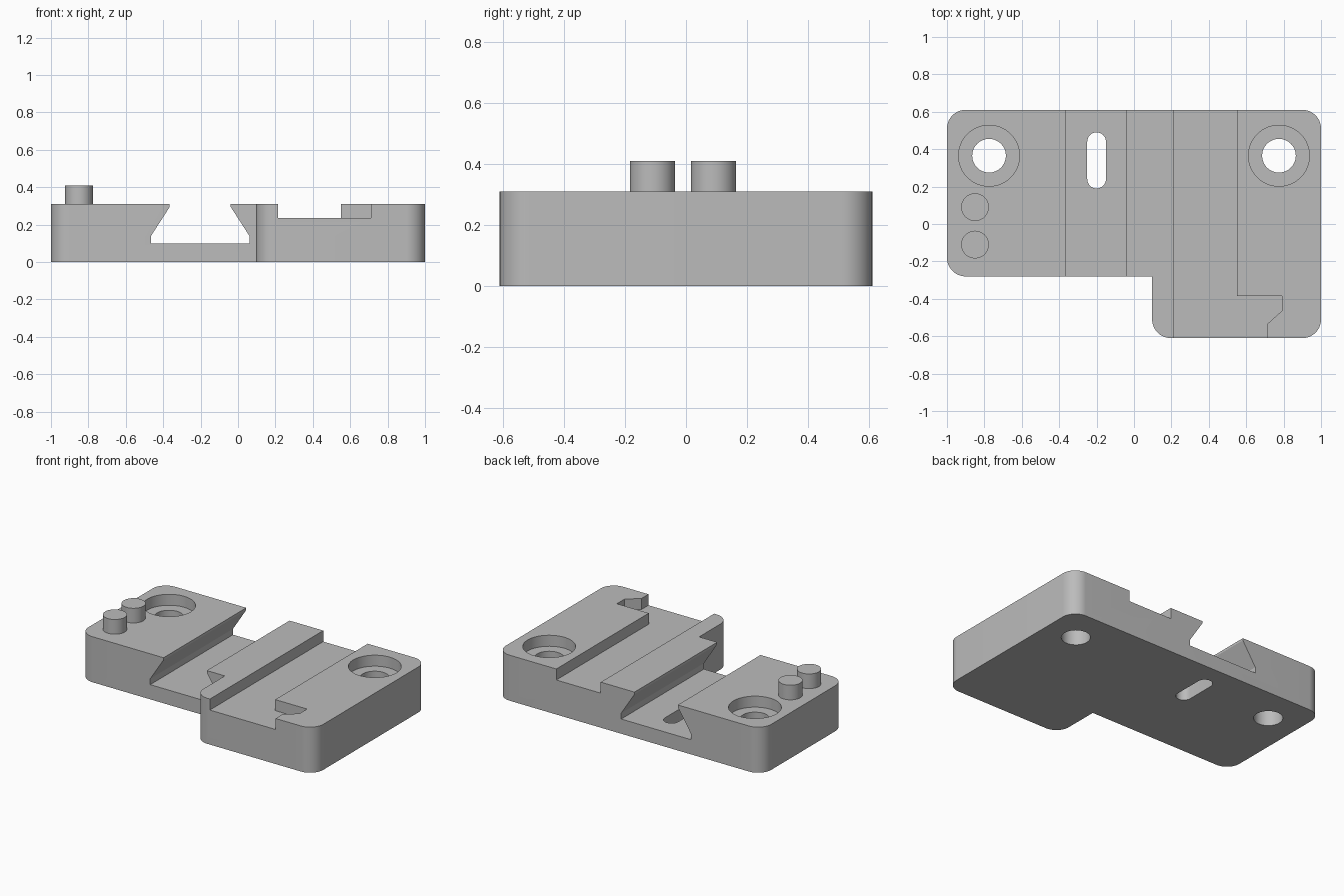
import bpy, bmesh
from math import sin, cos, pi, radians
from mathutils import Vector

cube = bpy.data.objects.get("Cube")
if cube:
    bpy.data.objects.remove(cube, do_unlink=True)

TOP = 0.31
grey = bpy.data.materials.new("plain grey")
grey.use_nodes = True
colour = (0.5, 0.5, 0.5, 1)
grey.diffuse_color = colour
grey.node_tree.nodes["Principled BSDF"].inputs["Base Color"].default_value = colour


def arc(x, y, r, start, end, steps):
    """Points along an arc, angles in degrees."""
    angles = [radians(start + (end - start) * i / steps) for i in range(steps + 1)]
    return [(x + r * cos(a), y + r * sin(a)) for a in angles]


def circle(x, y, r):
    return arc(x, y, r, 0, 360, 64)[:-1]


def prism(name, outline, low, high, axis="z"):
    """Extrude an outline along z, or an x-z outline along y."""
    place = (lambda u, v, w: (u, v, w)) if axis == "z" else (lambda u, v, w: (u, w, v))
    bm = bmesh.new()
    face = bm.faces.new([bm.verts.new(place(u, v, low)) for u, v in outline])
    out = bmesh.ops.extrude_face_region(bm, geom=[face])
    moved = [g for g in out["geom"] if isinstance(g, bmesh.types.BMVert)]
    bmesh.ops.translate(bm, verts=moved, vec=Vector(place(0, 0, high - low)))
    bmesh.ops.recalc_face_normals(bm, faces=bm.faces)
    mesh = bpy.data.meshes.new(name)
    bm.to_mesh(mesh)
    bm.free()
    mesh.materials.append(grey)
    obj = bpy.data.objects.new(name, mesh)
    bpy.context.collection.objects.link(obj)
    return obj


def select(obj):
    bpy.ops.object.select_all(action="DESELECT")
    obj.select_set(True)
    bpy.context.view_layer.objects.active = obj


def cut(target, cutter):
    cutter.hide_render = True
    mod = target.modifiers.new("cut", "BOOLEAN")
    mod.operation = "DIFFERENCE"
    mod.solver = "EXACT"
    mod.object = cutter
    select(target)
    bpy.ops.object.modifier_apply(modifier=mod.name)
    bpy.data.objects.remove(cutter, do_unlink=True)


# Stepped plate with rounded outer corners
r = 0.1
outline = (arc(0.9, 0.51, r, 0, 90, 16) + arc(-0.9, 0.51, r, 90, 180, 16)
           + arc(-0.9, -0.18, r, 180, 270, 16) + [(0.097, -0.28)]
           + arc(0.197, -0.51, r, 180, 270, 16) + arc(0.9, -0.51, r, 270, 360, 16))
plate = prism("base_plate", outline, 0, TOP)

# Dovetail channel running front to back
half = [(0.163, 0.4), (0.163, 0.295), (0.263, 0.14), (0.263, 0.1)]
mid = -0.202
dovetail = [(mid + x, z) for x, z in half] + [(mid - x, z) for x, z in reversed(half)]
cut(plate, prism("dovetail_cutter", dovetail, -0.8, 0.8, "y"))

# Shallow channel with a hooked side pocket at the front
channel = [(0.215, 0.8), (0.55, 0.8), (0.55, -0.385), (0.79, -0.385),
           (0.79, -0.465), (0.71, -0.537), (0.71, -0.8), (0.215, -0.8)]
cut(plate, prism("channel_cutter", channel, 0.235, 0.5))

# Counterbored screw holes
for x in (-0.775, 0.775):
    cut(plate, prism("counterbore_cutter", circle(x, 0.365, 0.163), 0.235, 0.5))
    cut(plate, prism("hole_cutter", circle(x, 0.365, 0.09), -0.2, 0.5))

# Long slot through the dovetail floor
slot = arc(-0.2, 0.44, 0.05, 0, 180, 16) + arc(-0.2, 0.24, 0.05, 180, 360, 16)
cut(plate, prism("slot_cutter", slot, -0.2, 0.5))

# Locating pegs
pegs = [prism(f"{side}_peg", circle(-0.85, y, 0.074), TOP - 0.02, 0.41)
        for side, y in (("back", 0.09), ("front", -0.11))]

for obj in [plate] + pegs:
    select(obj)
    bpy.ops.object.shade_smooth_by_angle(angle=radians(30))
